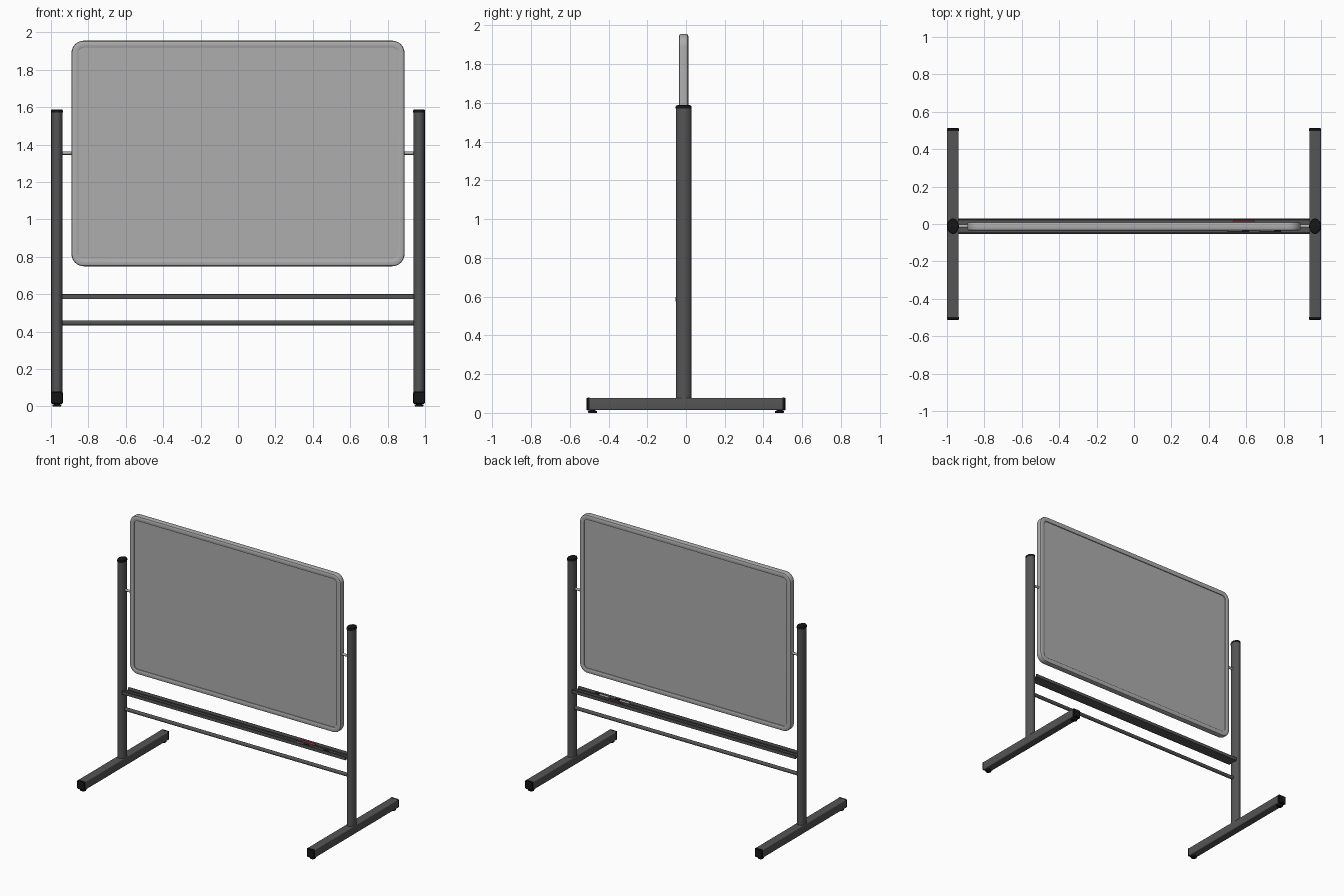
import bpy, bmesh, math
from mathutils import Vector

if "Cube" in bpy.data.objects:
    bpy.data.objects.remove(bpy.data.objects["Cube"])

YC = -0.012  # depth centre of the posts, board and tray


def material(name, rgb):
    m = bpy.data.materials.new(name)
    m.diffuse_color = (*rgb, 1)
    m.use_nodes = True
    m.node_tree.nodes["Principled BSDF"].inputs["Base Color"].default_value = m.diffuse_color
    return m


DARK = material("dark_grey", (0.09, 0.09, 0.09))
BLACK = material("black", (0.008, 0.008, 0.008))
BOARD = material("board_grey", (0.42, 0.42, 0.42))
RED = material("red", (0.45, 0.03, 0.05))
WHITE = material("white", (0.8, 0.8, 0.8))


def loft(name, loops, mat=None, caps=True, angle=35):
    """Skin a row of equal-length point loops."""
    bm = bmesh.new()
    rings = [[bm.verts.new(p) for p in loop] for loop in loops]
    n = len(rings[0])
    for a, b in zip(rings, rings[1:]):
        for i in range(n):
            j = (i + 1) % n
            bm.faces.new((a[i], a[j], b[j], b[i]))
    if caps:
        bm.faces.new(rings[0])
        bm.faces.new(rings[-1])
    bmesh.ops.recalc_face_normals(bm, faces=bm.faces)
    me = bpy.data.meshes.new(name)
    bm.to_mesh(me)
    bm.free()
    ob = bpy.data.objects.new(name, me)
    bpy.context.collection.objects.link(ob)
    if mat:
        me.materials.append(mat)
    bpy.ops.object.select_all(action='DESELECT')
    ob.select_set(True)
    bpy.context.view_layer.objects.active = ob
    bpy.ops.object.shade_smooth_by_angle(angle=math.radians(angle))
    return ob


def rounded_rect(hw, hh, r, seg=8):
    pts = []
    for k, (sx, sy) in enumerate(((1, 1), (-1, 1), (-1, -1), (1, -1))):
        for i in range(seg + 1):
            a = math.pi / 2 * (k + i / seg)
            pts.append((sx * (hw - r) + r * math.cos(a), sy * (hh - r) + r * math.sin(a)))
    return pts


def ellipse(rx, ry, n=32):
    return [(rx * math.cos(2 * math.pi * i / n), ry * math.sin(2 * math.pi * i / n)) for i in range(n)]


def rod(name, x0, x1, y, z, r, mat, n=20):
    return loft(name, [[(x, y + a, z + b) for a, b in ellipse(r, r, n)] for x in (x0, x1)], mat)


# Board: frame profile (inset from edge, depth), then a recessed panel each side
HW, HH, ZC, R = 0.89, 0.603, 1.352, 0.065


def board_loop(inset, y):
    return [(a, YC + y, ZC + b) for a, b in
            rounded_rect(HW - inset, HH - inset, max(R - inset, 0.012))]


half = [(0.037, 0.015), (0.037, 0.022), (0.034, 0.024), (0.010, 0.024), (0.003, 0.021), (0.0, 0.014)]
section = half + [(i, -y) for i, y in reversed(half)]
loft("board_frame", [board_loop(i, y) for i, y in section], BOARD, caps=False)
loft("board_panel", [board_loop(0.036, y) for y in (-0.0155, 0.0155)], BOARD)

# Legs, feet and pivots on both sides
for side, s in (("left", -1), ("right", 1)):
    x = s * 0.968

    # Oval post with a domed cap
    def oval(k, z):
        return [(x + a, YC + b, z) for a, b in ellipse(0.0315 * k, 0.041 * k)]

    loft(side + "_post", [oval(0.97, 0.07), oval(0.97, 1.572)], DARK)
    loft(side + "_post_cap", [oval(1, 1.57), oval(1, 1.580), oval(0.94, 1.586), oval(0.8, 1.588)], BLACK)

    # Base beam running front to back
    def beam(k, y):
        return [(x + a * k, y, 0.046 + b * k) for a, b in rounded_rect(0.031, 0.032, 0.007, 4)]

    loft(side + "_base", [beam(1, -0.5), beam(1, 0.5)], DARK)
    for end, t in (("front", -1), ("back", 1)):
        loft(f"{side}_{end}_base_cap",
             [beam(1.02, t * 0.498), beam(1.02, t * 0.509), beam(0.9, t * 0.514)], BLACK)
        loft(f"{side}_{end}_foot",
             [[(x + a, t * 0.482 + b, z) for a, b in ellipse(r, r, 24)]
              for r, z in ((0.021, 0), (0.023, 0.004), (0.023, 0.010), (0.015, 0.011), (0.015, 0.018))], BLACK)

    rod(side + "_pivot", s * 0.885, s * 0.945, YC, 1.354, 0.009, BOARD)

# Pen tray with a lip along each edge and a ridge down the middle
hp = [(0.041, 0.574), (0.041, 0.598), (0.036, 0.600), (0.033, 0.581), (0.008, 0.581), (0.005, 0.594)]
profile = hp + [(-y, z) for y, z in reversed(hp)]
loft("pen_tray", [[(x, YC + y, z) for y, z in profile] for x in (-0.942, 0.942)], DARK)

# Lower crossbar
rod("lower_crossbar", -0.942, 0.942, YC, 0.446, 0.0135, DARK, 24)

# Pens lying in the tray: two in front, one behind
for i, (x, y, cap) in enumerate(((0.50, -0.021, BLACK), (0.67, -0.021, BLACK), (0.53, 0.021, RED))):
    rod(f"pen_body_{i + 1}", x, x + 0.08, YC + y, 0.589, 0.007, RED if cap is RED else WHITE, 14)
    rod(f"pen_cap_{i + 1}", x + 0.078, x + 0.115, YC + y, 0.589, 0.008, cap, 14)
